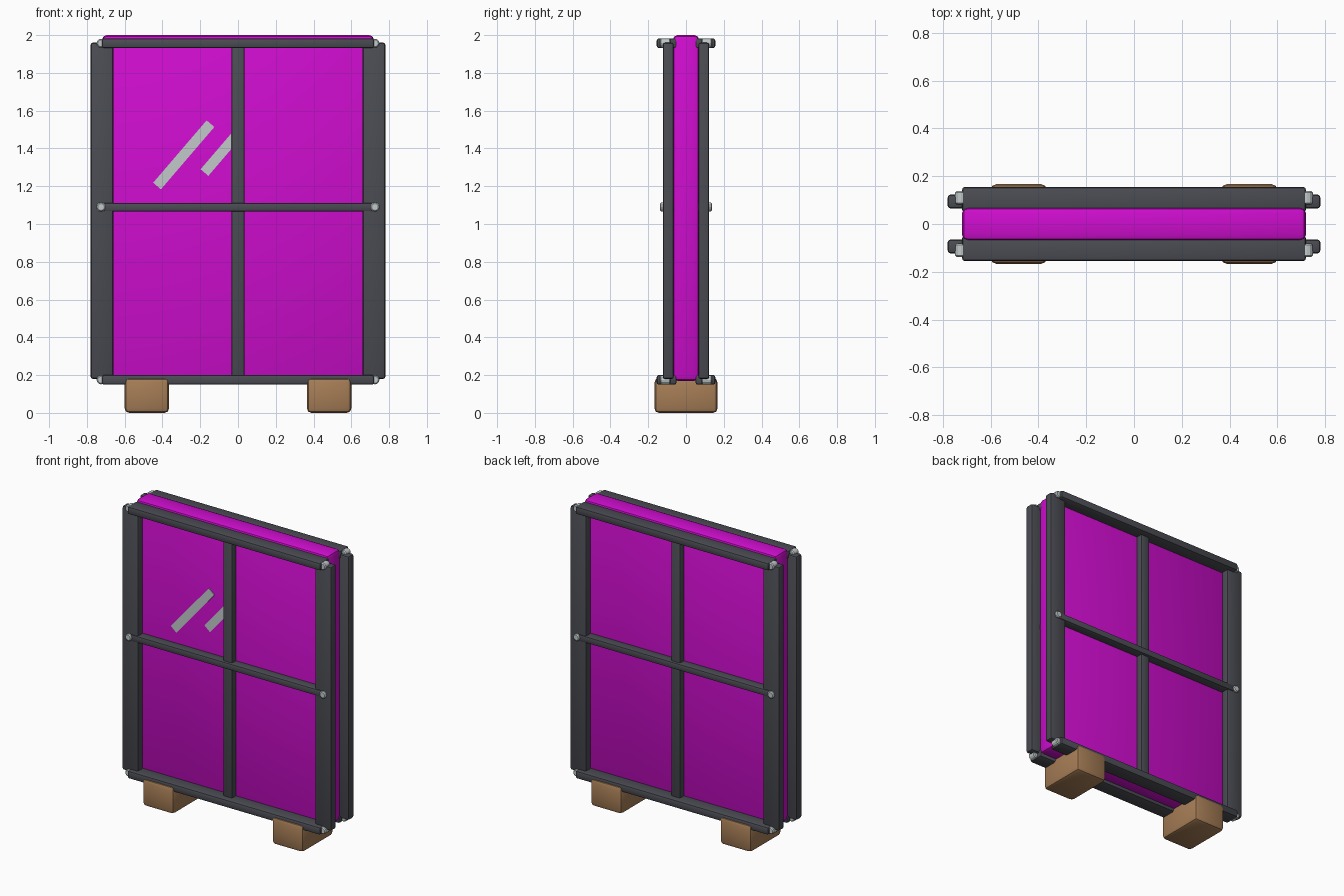
import bpy, math

cube = bpy.data.objects.get("Cube")
if cube:
    bpy.data.objects.remove(cube, do_unlink=True)


def material(name, rgb):
    m = bpy.data.materials.new(name)
    m.use_nodes = True
    m.diffuse_color = (*rgb, 1)
    m.node_tree.nodes["Principled BSDF"].inputs["Base Color"].default_value = (*rgb, 1)
    return m


glass = material("magenta glass", (0.62, 0.004, 0.62))
metal = material("dark grey metal", (0.07, 0.072, 0.086))
silver = material("pale silver", (0.54, 0.59, 0.59))
wood = material("brown wood", (0.38, 0.205, 0.092))


def finish(obj, name, mat, bevel, segments):
    obj.name = name
    obj.data.materials.append(mat)
    if bevel:
        b = obj.modifiers.new("bevel", "BEVEL")
        b.width, b.segments = bevel, segments
        b.limit_method = "ANGLE"
        bpy.ops.object.modifier_apply(modifier=b.name)
    bpy.ops.object.shade_smooth_by_angle(angle=math.radians(25))
    return obj


def box(name, mat, x, y, z, bevel=0.0, segments=2):
    """Bevelled box from (low, high) ranges on each axis."""
    ranges = (x, y, z)
    bpy.ops.mesh.primitive_cube_add(size=1, location=[(a + b) / 2 for a, b in ranges])
    obj = bpy.context.object
    obj.scale = [abs(b - a) for a, b in ranges]
    bpy.ops.object.transform_apply(location=False, rotation=False, scale=True)
    return finish(obj, name, mat, bevel, segments)


def bolt(name, x, z, side):
    bpy.ops.mesh.primitive_cylinder_add(vertices=12, radius=0.024, depth=0.055,
                                        location=(x, side * 0.11, z),
                                        rotation=(math.pi / 2, 0, 0))
    finish(bpy.context.object, name, silver, 0.006, 1)


# Central pane
box("pane", glass, (-0.72, 0.72), (-0.07, 0.07), (0.17, 2.0), 0.025)

# Frame on both faces
for side, face in ((-1, "front"), (1, "back")):
    def depth(near, far):
        return tuple(sorted((side * near, side * far)))

    for sx, hand in ((-1, "right"), (1, "left")):
        box(f"{face}_{hand}_post", metal, sorted((sx * 0.66, sx * 0.78)),
            depth(0.065, 0.123), (0.18, 1.96), 0.012)
        for z, level in ((0.175, "bottom"), (1.09, "middle"), (1.957, "top")):
            bolt(f"{face}_{hand}_{level}_bolt", sx * 0.725, z, side)
    for z, level in ((0.175, "bottom"), (1.957, "top")):
        box(f"{face}_{level}_rail", metal, (-0.72, 0.72), depth(0.05, 0.155),
            (z - 0.026, z + 0.026), 0.012)
    box(f"{face}_middle_rail", metal, (-0.715, 0.715), depth(0.06, 0.129),
        (1.067, 1.112), 0.01)
    box(f"{face}_mullion", metal, (-0.034, 0.034), depth(0.06, 0.112),
        (0.18, 1.95), 0.01)

# Glints on the front of the pane
for name, x, z, length in (("long_glint", -0.287, 1.366, 0.435),
                           ("short_glint", -0.093, 1.371, 0.26)):
    glint = box(name, silver, (x - length / 2, x + length / 2), (-0.074, -0.068),
                (z - 0.027, z + 0.027))
    glint.rotation_euler.y = -math.radians(49.4)

# Wooden feet
for sx, hand in ((-1, "right"), (1, "left")):
    box(f"{hand}_foot", wood, sorted((sx * 0.365, sx * 0.6)), (-0.167, 0.167),
        (0, 0.185), 0.024)
